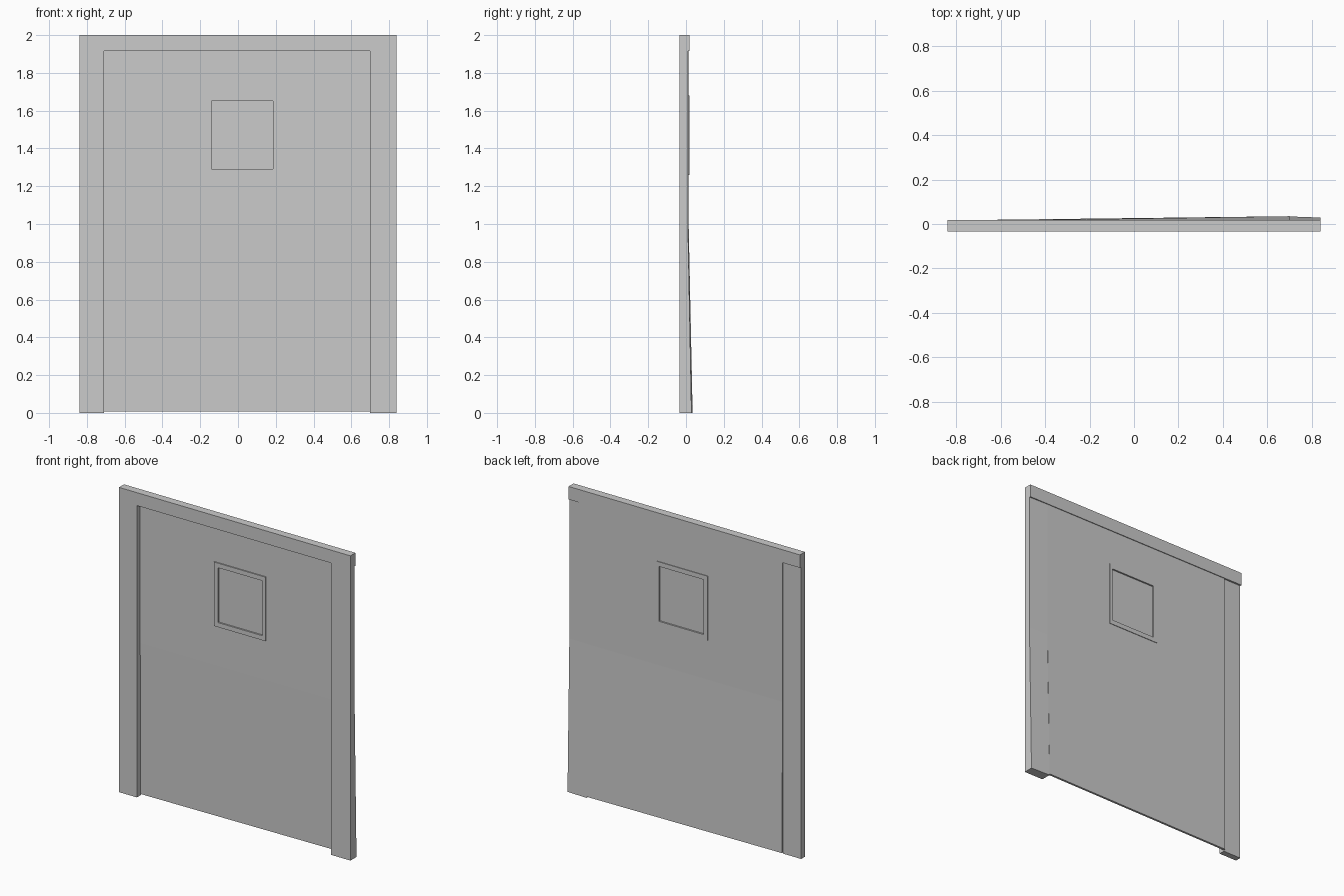
import bpy
import bmesh

if "Cube" in bpy.data.objects:
    bpy.data.objects.remove(bpy.data.objects["Cube"])


def slab(name, x0, x1, z_levels, front, backs):
    """Upright slab; backs gives the (left, right) rear depth at each height."""
    bm = bmesh.new()
    rings = []
    for z, (bl, br) in zip(z_levels, backs):
        pts = [(x0, front(z, 0), z), (x1, front(z, 1), z), (x1, br, z), (x0, bl, z)]
        rings.append([bm.verts.new(p) for p in pts])
    for a, b in zip(rings, rings[1:]):
        for i in range(4):
            j = (i + 1) % 4
            bm.faces.new((a[i], a[j], b[j], b[i]))
    bm.faces.new(rings[0][::-1])
    bm.faces.new(rings[-1])
    bmesh.ops.recalc_face_normals(bm, faces=bm.faces)
    mesh = bpy.data.meshes.new(name)
    bm.to_mesh(mesh)
    bm.free()
    ob = bpy.data.objects.new(name, mesh)
    bpy.context.collection.objects.link(ob)
    return ob


def box(name, x0, x1, y0, y1, z0, z1):
    return slab(name, x0, x1, (z0, z1), lambda z, s: y0, [(y1, y1)] * 2)


def cut(ob, cutter):
    mod = ob.modifiers.new("opening", 'BOOLEAN')
    mod.operation = 'DIFFERENCE'
    mod.solver = 'EXACT'
    mod.object = cutter
    cutter.hide_render = True
    cutter.hide_set(True)


FRONT = -0.034

# Door frame: two posts and a header, the right post flaring out at the back
box("left_post", -0.84, -0.71, FRONT, 0.006, 0, 1.915)
slab("right_post", 0.70, 0.84, (0, 1.0, 1.915), lambda z, s: FRONT,
     [(0.034, 0.029), (0.012, 0.010), (0.013, 0.010)])
box("header", -0.84, 0.84, FRONT, 0.018, 1.915, 2.0)

# Thin door leaf, bent outwards below mid height towards the right
backs = [(0.018, 0.035), (0.014, 0.014), (0.013, 0.013)]
zs = (0.008, 1.0, 1.915)
lookup = dict(zip(zs, backs))
door = slab("door_leaf", -0.71, 0.70, zs, lambda z, s: lookup[z][s] - 0.014, backs)

# Window opening, raised surround and recessed pane
cut(door, box("window_cutter", -0.155, 0.195, -0.1, 0.1, 1.275, 1.665))
surround = box("window_surround", -0.17, 0.205, -0.008, 0.0175, 1.26, 1.68)
cut(surround, box("surround_cutter", -0.14, 0.185, -0.1, 0.1, 1.29, 1.65))
box("window_pane", -0.145, 0.19, 0.002, 0.007, 1.285, 1.655)
